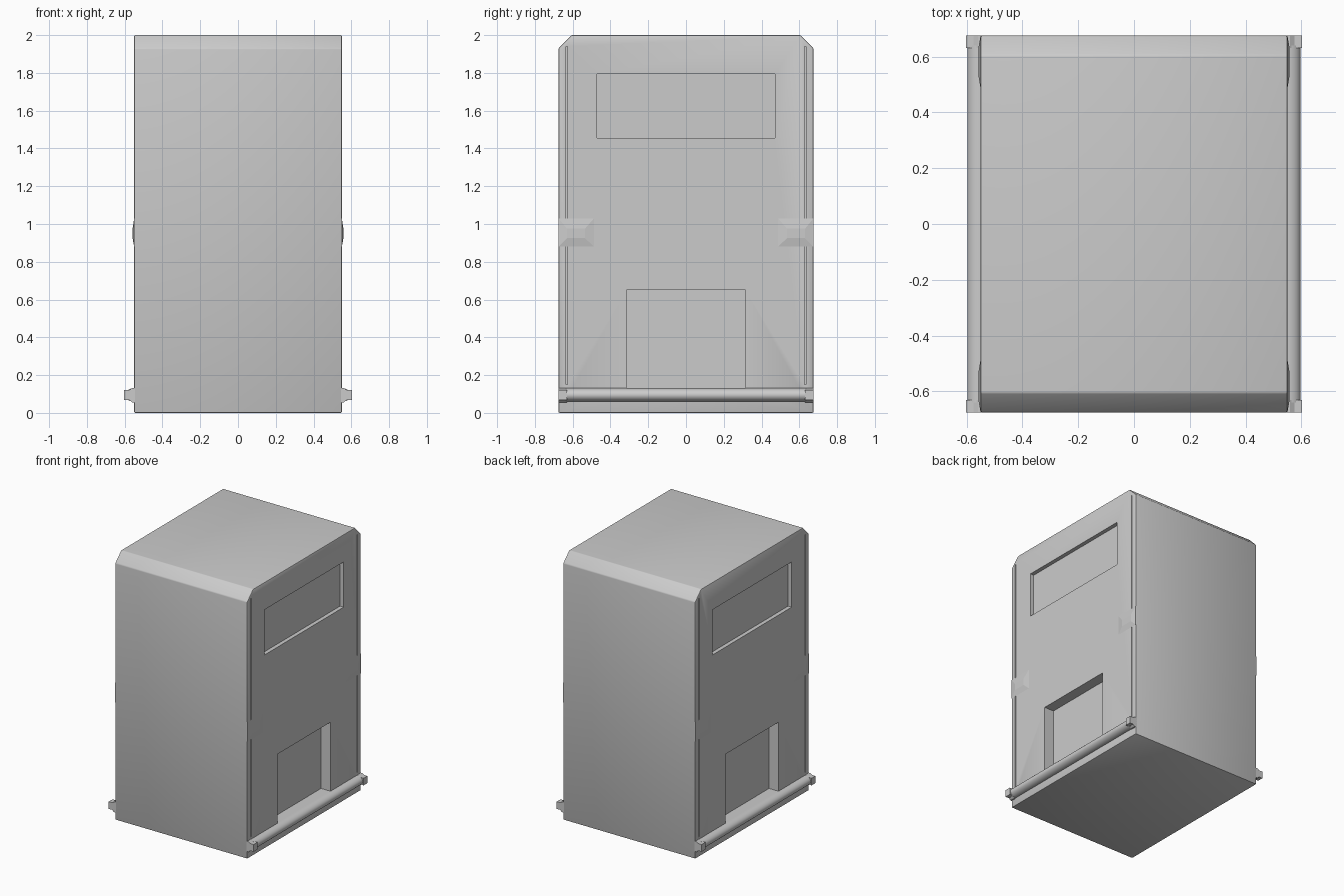
import bpy, bmesh, math

cube = bpy.data.objects.get("Cube")
if cube:
    bpy.data.objects.remove(cube, do_unlink=True)

W, D, H = 0.55, 0.675, 2.0   # half width, half depth, height

grey = bpy.data.materials.new("plain grey")
grey.use_nodes = True
COLOUR = (0.6, 0.6, 0.6, 1)
grey.diffuse_color = COLOUR
grey.node_tree.nodes["Principled BSDF"].inputs["Base Color"].default_value = COLOUR


def finish(name, bm):
    bmesh.ops.recalc_face_normals(bm, faces=bm.faces)
    mesh = bpy.data.meshes.new(name)
    bm.to_mesh(mesh)
    bm.free()
    obj = bpy.data.objects.new(name, mesh)
    bpy.context.collection.objects.link(obj)
    mesh.materials.append(grey)
    return obj


def loft(name, ring_a, ring_b):
    """Solid between two matching closed rings."""
    bm = bmesh.new()
    a = [bm.verts.new(p) for p in ring_a]
    b = [bm.verts.new(p) for p in ring_b]
    bm.faces.new(a)
    bm.faces.new(b)
    for i in range(len(a)):
        j = (i + 1) % len(a)
        bm.faces.new((a[i], a[j], b[j], b[i]))
    return finish(name, bm)


def rect(x, y0, y1, z0, z1):
    return [(x, y0, z0), (x, y1, z0), (x, y1, z1), (x, y0, z1)]


def along_y(name, profile, y0, y1, side):
    return loft(name, [(side * x, y0, z) for x, z in profile],
                [(side * x, y1, z) for x, z in profile])


def apply_modifiers(obj):
    bpy.context.view_layer.objects.active = obj
    for mod in list(obj.modifiers):
        bpy.ops.object.modifier_apply(modifier=mod.name)


def smooth(obj):
    bpy.ops.object.select_all(action="DESELECT")
    obj.select_set(True)
    bpy.context.view_layer.objects.active = obj
    bpy.ops.object.shade_smooth_by_angle(angle=math.radians(30))


# Cabinet body with chamfered front and back top edges
C = 0.07
outline = [(-D, 0), (D, 0), (D, H - C), (D - C, H), (C - D, H), (-D, H - C)]
body = loft("cabinet_body", [(-W, y, z) for y, z in outline],
            [(W, y, z) for y, z in outline])
bevel = body.modifiers.new("soft edges", "BEVEL")
bevel.width, bevel.segments = 0.006, 2
apply_modifiers(body)


def cut(y0, y1, z0, z1, depth, side):
    tool = loft("recess_cutter", rect(side * (W - depth), y0, y1, z0, z1),
                rect(side * (W + 0.1), y0, y1, z0, z1))
    mod = body.modifiers.new("recess", "BOOLEAN")
    mod.operation, mod.solver, mod.object = "DIFFERENCE", "EXACT", tool
    apply_modifiers(body)
    bpy.data.objects.remove(tool, do_unlink=True)


for side, label in ((1, "left"), (-1, "right")):
    # Recessed window panel and deeper lower hatch
    cut(-0.47, 0.47, 1.455, 1.795, 0.03, side)
    cut(-0.315, 0.315, 0.13, 0.65, 0.08, side)

    # Rounded bumper rail along the foot of the side
    arc = [(W + 0.047 * math.cos(t), 0.095 + 0.036 * math.sin(t))
           for t in (math.pi * (i / 12 - 0.5) for i in range(13))]
    arc = [(W - 0.01, arc[0][1])] + arc + [(W - 0.01, arc[-1][1])]
    smooth(along_y(label + "_rail", arc, -0.64, 0.64, side))

    block = [(W - 0.01, 0.055), (W + 0.01, 0.055), (0.575, 0.068), (0.603, 0.068),
             (0.603, 0.122), (0.575, 0.122), (W + 0.01, 0.132), (W - 0.01, 0.132)]
    for end, place in ((-1, "front"), (1, "back")):
        # Narrow vertical seam next to each corner
        ys = sorted((end * 0.627, end * 0.636))
        cut(*ys, 0.15, 1.94, 0.008, side)

        # Rail end block
        along_y(f"{label}_{place}_rail_end", block, end * 0.63, end * D, side)

        # Faceted latch
        base = rect(side * (W - 0.01), end * 0.487, end * 0.674, 0.88, 1.03)
        rim = rect(side * W, end * 0.487, end * 0.674, 0.88, 1.03)
        crown = rect(side * 0.558, end * 0.535, end * 0.63, 0.925, 0.975)
        loft(f"{label}_{place}_latch_base", base, rim)
        loft(f"{label}_{place}_latch", rim, crown)

smooth(body)
